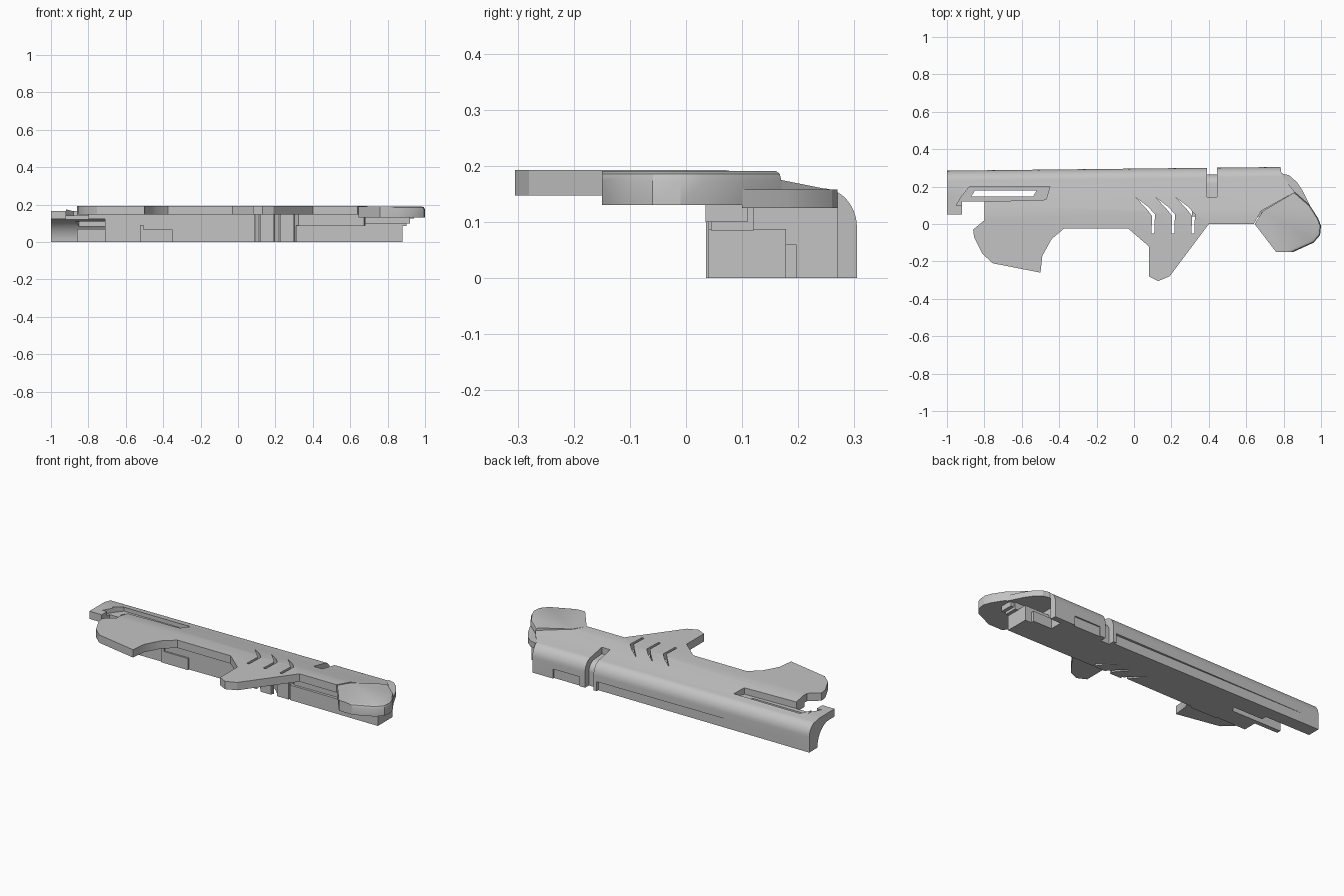
import bpy, bmesh, math

if "Cube" in bpy.data.objects:
    bpy.data.objects.remove(bpy.data.objects["Cube"], do_unlink=True)

grey = bpy.data.materials.new("plain grey")
grey.use_nodes = True
grey.diffuse_color = (0.55, 0.55, 0.55, 1)
grey.node_tree.nodes["Principled BSDF"].inputs["Base Color"].default_value = (0.55, 0.55, 0.55, 1)


def extrude(name, points, vec):
    """Solid made by pushing one polygon along a vector."""
    bm = bmesh.new()
    face = bm.faces.new([bm.verts.new(p) for p in points])
    moved = bmesh.ops.extrude_face_region(bm, geom=[face])["geom"]
    for v in moved:
        if isinstance(v, bmesh.types.BMVert):
            v.co.x += vec[0]
            v.co.y += vec[1]
            v.co.z += vec[2]
    bmesh.ops.recalc_face_normals(bm, faces=bm.faces)
    me = bpy.data.meshes.new(name)
    bm.to_mesh(me)
    bm.free()
    me.materials.append(grey)
    ob = bpy.data.objects.new(name, me)
    bpy.context.collection.objects.link(ob)
    return ob


def prism(name, outline, z0, z1):
    return extrude(name, [(x, y, z0) for x, y in outline], (0, 0, z1 - z0))


def box(name, x0, x1, y0, y1, z0, z1):
    return prism(name, [(x0, y0), (x1, y0), (x1, y1), (x0, y1)], z0, z1)


def boolean(ob, cutter, op="DIFFERENCE"):
    """Apply a boolean and discard the cutter."""
    mod = ob.modifiers.new("cut", "BOOLEAN")
    mod.operation, mod.object, mod.solver = op, cutter, "EXACT"
    dg = bpy.context.evaluated_depsgraph_get()
    me = bpy.data.meshes.new_from_object(ob.evaluated_get(dg))
    ob.modifiers.clear()
    ob.data = me
    bpy.data.objects.remove(cutter, do_unlink=True)


def arc(cy, cz, ry, rz, steps=10):
    """Quarter ellipse from the top round to the back."""
    return [(cy + ry * math.sin(a), cz + rz * math.cos(a))
            for a in [math.pi / 2 * i / steps for i in range(steps + 1)]]


# Body: a cross-section swept lengthwise, flaring slightly to the nose end
section = [(-0.33, 0.147), (-0.33, 0.193), (0.06, 0.193), (0.16, 0.175)]
section += arc(0.235, 0.09, 0.061, 0.07)
section += [(0.296, 0), (0.05, 0), (0.05, 0.147)]
body = extrude("body", [(-1, y - 0.011, z) for y, z in section], (1.9, 0.021, 0))

# Trim the body to its side silhouette
silhouette = [
    (-1, 0.05), (-0.92, 0.05), (-0.92, 0.12), (-0.8, 0.12), (-0.8, 0.02),
    (-0.86, -0.03), (-0.855, -0.07), (-0.81, -0.16), (-0.755, -0.21),
    (-0.5, -0.26), (-0.49, -0.17), (-0.44, -0.08), (-0.375, -0.025),
    (-0.03, -0.025), (0.08, -0.12), (0.08, -0.28), (0.13, -0.305),
    (0.19, -0.28), (0.4, 0), (0.64, 0), (0.68, 0.07), (0.86, 0.17),
    (0.79, 0.26), (0.78, 0.33), (-1, 0.33)]
boolean(body, prism("silhouette_cutter", silhouette, -0.1, 0.3), "INTERSECT")

# Hollow channel in the open end
channel = [(-0.1, -0.1), (-0.1, 0.122)] + arc(0.1, 0, 0.11, 0.122) + [(0.21, -0.1)]
boolean(body, extrude("channel_cutter", [(-1.1, y, z) for y, z in channel], (0.39, 0, 0)))
boolean(body, box("tip_cutter", -1.1, -0.92, -0.1, 0.2, 0.167, 0.3))

# Recess with a long through slot
recess = [(-0.95, 0.1), (-0.92, 0.15), (-0.88, 0.2), (-0.45, 0.2),
          (-0.47, 0.13), (-0.8, 0.12), (-0.8, 0.1)]
boolean(body, prism("recess_cutter", recess, 0.142, 0.3))
slot = [(-0.87, 0.147), (-0.54, 0.147), (-0.52, 0.18), (-0.85, 0.18)]
boolean(body, prism("slot_cutter", slot, -0.1, 0.3))

# Three bent vents
vent = [(0.01, 0.142), (0.075, 0.092), (0.112, 0.052), (0.108, -0.052),
        (0.093, -0.052), (0.097, 0.042), (0.07, 0.077)]
for i in range(3):
    boolean(body, prism("vent_cutter", [(x + 0.107 * i, y) for x, y in vent], -0.1, 0.3))

# Groove wrapping over the top and back
groove = [(0.145, 0.3), (0.145, 0.14)] + arc(0.21, 0.08, 0.055, 0.055)
groove += [(0.265, -0.1), (0.4, -0.1), (0.4, 0.3)]
boolean(body, extrude("groove_cutter", [(0.39, y, z) for y, z in groove], (0.055, 0, 0)))

# Shallow panels low on the back
for x0, x1 in ((-0.88, 0.37), (0.48, 0.65)):
    off = 0.011 * (x0 + x1) / 2
    panel = box("panel_cutter", x0, x1, 0.288 + off, 0.4, -0.1, 0.055)
    boolean(body, panel)

# Hollow inside the nose end of the shell
boolean(body, box("end_cutter", 0.72, 1.1, 0.035, 0.27, -0.1, 0.125))

# Nose plate with a chamfered rim
nose = prism("nose", [
    (0.645, 0), (0.76, -0.15), (0.85, -0.15), (0.96, -0.1), (0.995, -0.06),
    (1.0, -0.01), (0.985, 0.03), (0.94, 0.1), (0.86, 0.17), (0.69, 0.07)], 0.13, 0.191)
bm = bmesh.new()
bm.from_mesh(nose.data)
rim = [e for e in bm.edges
       if all(v.co.z > 0.18 for v in e.verts) and sum(v.co.x for v in e.verts) > 1.75]
bmesh.ops.bevel(bm, geom=rim, offset=0.018, segments=2, affect="EDGES", profile=0.5)
bm.to_mesh(nose.data)
bm.free()

# Lower cap showing behind the nose
cap = prism("nose_cap", [(0.77, 0.1), (0.94, 0.1), (0.9, 0.18), (0.87, 0.225),
                         (0.83, 0.26), (0.79, 0.27)], 0.125, 0.158)

# Blocks along the underside
parts = [body, nose, cap]
for name, dims in {
    "end_block": (0.31, 0.88, 0.04, 0.178, 0, 0.088),
    "end_step": (0.7, 0.84, 0.178, 0.197, 0, 0.06),
    "end_upper_block": (0.68, 0.9, 0.045, 0.12, 0.085, 0.135),
    "nose_support": (0.68, 0.92, 0.035, 0.11, 0.1, 0.14),
    "channel_block": (-0.86, -0.7, 0.122, 0.147, 0, 0.07),
    "front_pad": (-0.52, -0.35, 0.036, 0.055, 0, 0.068),
    "front_rib": (-0.525, -0.505, 0.036, 0.055, 0, 0.09),
    "middle_rib": (0.12, 0.19, 0.036, 0.055, 0, 0.147),
    "middle_pad": (0.225, 0.3, 0.04, 0.055, 0, 0.147),
}.items():
    parts.append(box(name, *dims))

# Smooth the curved back while keeping hard edges
bpy.ops.object.select_all(action="DESELECT")
for ob in parts:
    ob.select_set(True)
bpy.context.view_layer.objects.active = body
bpy.ops.object.shade_smooth_by_angle(angle=math.radians(25))
